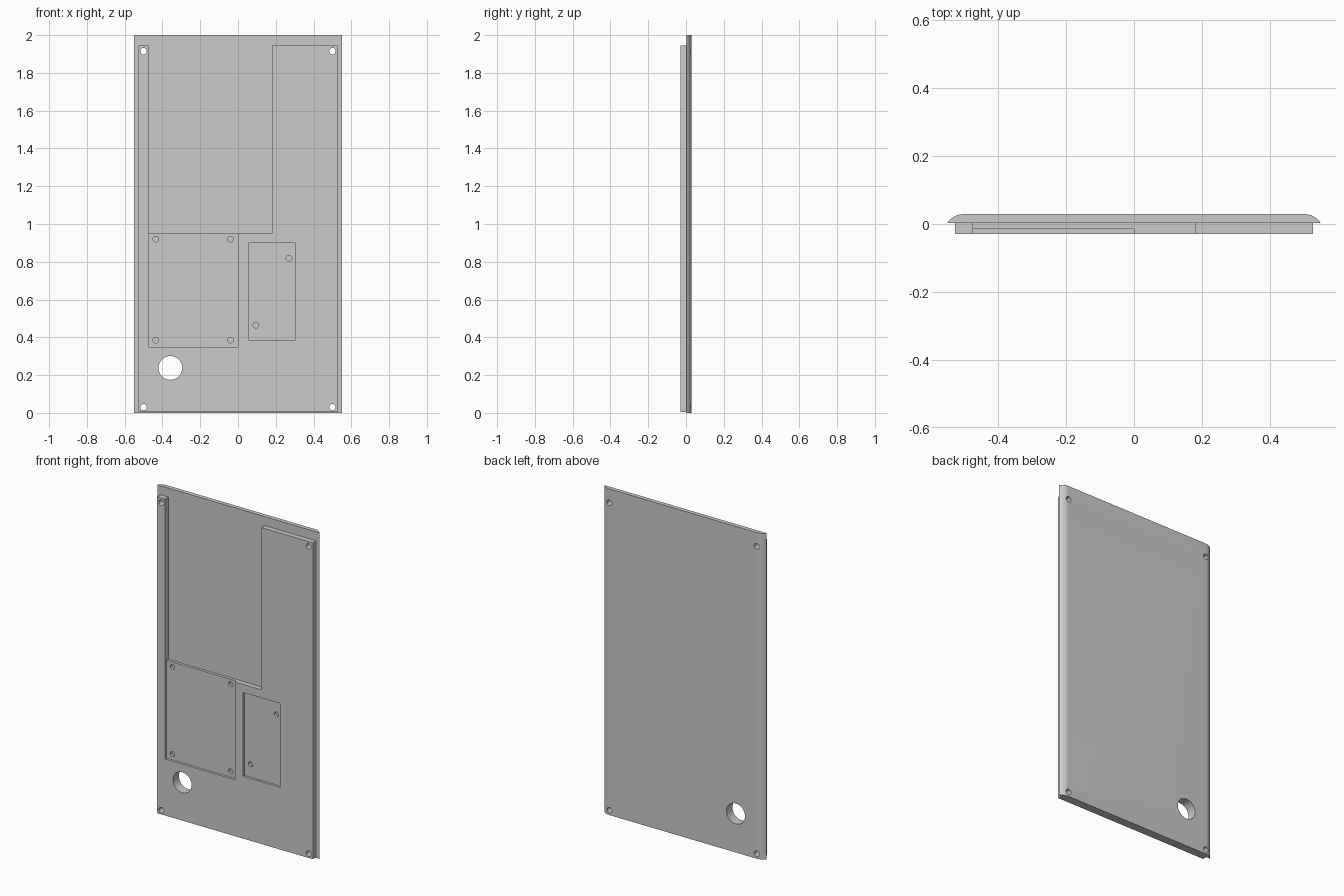
import bpy, bmesh, math
from mathutils import Vector

if "Cube" in bpy.data.objects:
    bpy.data.objects.remove(bpy.data.objects["Cube"], do_unlink=True)

grey = bpy.data.materials.new("light grey")
grey.use_nodes = True
colour = (0.6, 0.6, 0.6, 1)
grey.diffuse_color = colour
grey.node_tree.nodes["Principled BSDF"].inputs["Base Color"].default_value = colour

SEAM, FRONT, BACK, RECESS = 0.003, -0.029, 0.029, -0.014


def prism(name, points, direction):
    """Extrude a closed outline of 3D points along a direction."""
    bm = bmesh.new()
    face = bm.faces.new([bm.verts.new(p) for p in points])
    out = bmesh.ops.extrude_face_region(bm, geom=[face])
    moved = [v for v in out["geom"] if isinstance(v, bmesh.types.BMVert)]
    bmesh.ops.translate(bm, verts=moved, vec=Vector(direction))
    bmesh.ops.recalc_face_normals(bm, faces=bm.faces[:])
    mesh = bpy.data.meshes.new(name)
    bm.to_mesh(mesh)
    bm.free()
    mesh.materials.append(grey)
    obj = bpy.data.objects.new(name, mesh)
    bpy.context.collection.objects.link(obj)
    return obj


def slab(name, outline, y0, y1):
    return prism(name, [(x, y0, z) for x, z in outline], (0, y1 - y0, 0))


def cut(target, outline, y0, y1):
    """Subtract an extruded outline from the target."""
    cutter = slab("cutter", outline, y0, y1)
    cutter.hide_render = True
    mod = target.modifiers.new("cut", "BOOLEAN")
    mod.operation, mod.solver, mod.object = "DIFFERENCE", "EXACT", cutter
    bpy.context.view_layer.objects.active = target
    bpy.ops.object.modifier_apply(modifier=mod.name)
    bpy.data.objects.remove(cutter, do_unlink=True)


def rect(x0, x1, z0, z1):
    return [(x0, z0), (x1, z0), (x1, z1), (x0, z1)]


def circle(x, z, r, n=32):
    return [(x + r * math.cos(math.tau * i / n), z + r * math.sin(math.tau * i / n))
            for i in range(n)]


# Back plate with rounded long edges
radius, flat = 0.0573, 0.502
sweep = math.acos(1 - (BACK - SEAM) / radius)
arc = [(flat + radius * math.sin(sweep * (1 - i / 10)),
        BACK - radius + radius * math.cos(sweep * (1 - i / 10))) for i in range(11)]
profile = arc + [(-x, y) for x, y in reversed(arc)]
plate = prism("back_plate", [(x, y, 0) for x, y in profile], (0, 0, 2))

# Front panel with a large notch open at the top
top, left, right = 1.945, -0.475, 0.18
outline = [(-0.528, 0.004), (0.528, 0.004), (0.528, top), (right, top),
           (right, 0.95), (left, 0.95), (left, top), (-0.528, top)]
panel = slab("front_panel", outline, FRONT, SEAM)

# Shallow recesses
cut(panel, rect(left, 0, 0.35, 0.97), -0.1, RECESS)
cut(panel, rect(0.055, 0.305, 0.385, 0.9), -0.1, RECESS)

# Blind screw holes in the recesses
screws = [(x, z) for x in (-0.435, -0.04) for z in (0.385, 0.92)]
screws += [(0.27, 0.818), (0.095, 0.465)]
for x, z in screws:
    cut(panel, circle(x, z, 0.015), -0.1, 0.1)

# Corner mounting holes and the large round opening
holes = [(x, z, 0.017) for x in (-0.5, 0.5) for z in (0.03, 1.915)]
holes.append((-0.358, 0.238, 0.063))
for part in (plate, panel):
    for x, z, r in holes:
        cut(part, circle(x, z, r), -0.1, 0.1)

for part in (plate, panel):
    bpy.ops.object.select_all(action="DESELECT")
    part.select_set(True)
    bpy.context.view_layer.objects.active = part
    bpy.ops.object.shade_smooth_by_angle(angle=math.radians(25))
